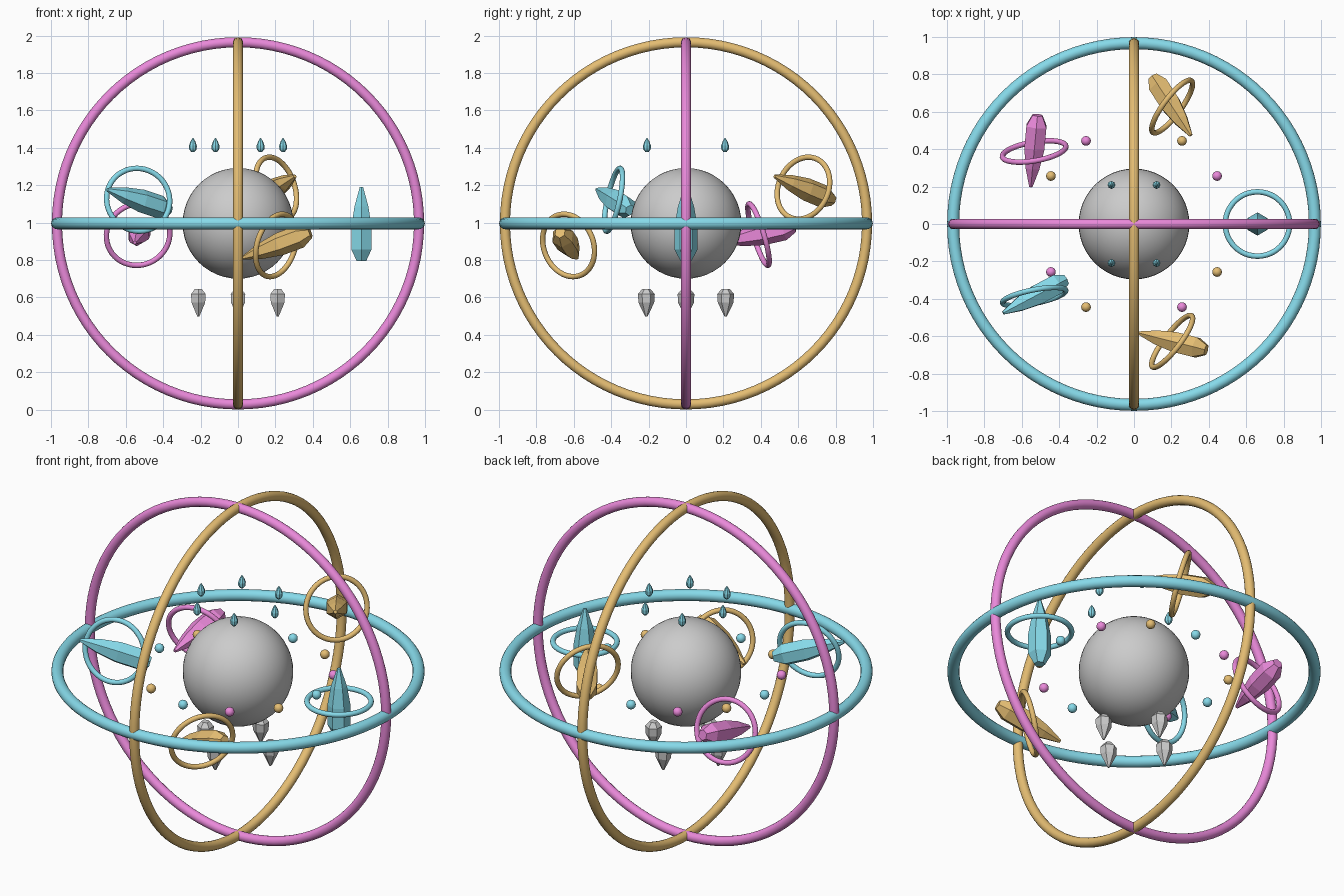
import bpy, bmesh
from math import cos, sin, pi, radians
from mathutils import Vector

if "Cube" in bpy.data.objects:
    bpy.data.objects.remove(bpy.data.objects["Cube"])

CZ = 0.996  # height of the common centre


def material(name, rgb):
    m = bpy.data.materials.new(name)
    m.diffuse_color = (*rgb, 1)
    m.use_nodes = True
    m.node_tree.nodes["Principled BSDF"].inputs["Base Color"].default_value = m.diffuse_color
    return m


BLUE = material("blue", (0.24, 0.70, 0.82))
PINK = material("pink", (0.82, 0.25, 0.70))
GOLD = material("gold", (0.78, 0.51, 0.17))


def finish(ob, name, mat, smooth):
    ob.name = name
    if mat:
        ob.data.materials.append(mat)
    for p in ob.data.polygons:
        p.use_smooth = smooth
    return ob


def aim(direction):
    return Vector(direction).to_track_quat('Z', 'Y').to_euler()


def ring(name, loc, normal, major, minor, mat, segs=96):
    bpy.ops.mesh.primitive_torus_add(location=loc, rotation=aim(normal), major_radius=major,
                                     minor_radius=minor, major_segments=segs, minor_segments=16)
    return finish(bpy.context.object, name, mat, True)


def ball(name, loc, r, mat=None, segs=16):
    bpy.ops.mesh.primitive_uv_sphere_add(location=loc, radius=r, segments=segs, ring_count=segs // 2)
    return finish(bpy.context.object, name, mat, True)


def gem(name, loc, direction, profile, mat=None, sides=6):
    """Faceted solid of revolution from (height, radius) points."""
    bm = bmesh.new()
    loops = [[bm.verts.new((r * sin(2 * pi * i / sides), r * cos(2 * pi * i / sides), h))
              for i in range(sides)] for h, r in profile]
    for a, b in zip(loops, loops[1:]):
        for i in range(sides):
            j = (i + 1) % sides
            bm.faces.new((a[i], a[j], b[j], b[i]))
    bm.faces.new(loops[0])
    bm.faces.new(loops[-1])
    bmesh.ops.recalc_face_normals(bm, faces=bm.faces)
    me = bpy.data.meshes.new(name)
    bm.to_mesh(me)
    bm.free()
    ob = bpy.data.objects.new(name, me)
    bpy.context.collection.objects.link(ob)
    ob.location = loc
    ob.rotation_euler = aim(direction) if direction else (0, 0, 0)
    return finish(ob, name, mat, False)


# Core and three great rings
ball("core_sphere", (0, 0, CZ), 0.296, None, 48)
ring("horizontal_ring", (0, 0, CZ), (0, 0, 1), 0.967, 0.032, BLUE)
ring("front_ring", (0, 0, CZ), (0, 1, 0), 0.968, 0.027, PINK)
ring("side_ring", (0, 0, CZ), (1, 0, 0), 0.968, 0.027, GOLD)

# Five floating crystals: height, crystal axis, small ring normal, colour
CRYSTAL = [(-0.20, 0.03), (-0.14, 0.062), (-0.02, 0.062), (0.09, 0.043), (0.195, 0.010)]
crystals = [
    (CZ, None, (0, 0, 1), BLUE),
    (1.184, (0.52, -0.80, 0.33), (0.78, -0.58, 0.27), GOLD),
    (0.936, (-0.09, -0.97, -0.22), (0.16, -0.94, -0.29), PINK),
    (1.122, (-0.85, -0.45, 0.28), (-0.19, 0.96, -0.21), BLUE),
    (0.878, (-0.91, 0.23, -0.34), (0.77, -0.59, -0.24), GOLD),
]
for k, (z, axis, normal, mat) in enumerate(crystals):
    a = radians(72 * k)
    loc = (0.66 * cos(a), 0.66 * sin(a), z)
    gem(f"crystal_{k}", loc, axis, CRYSTAL, mat)
    ring(f"crystal_ring_{k}", loc, normal, 0.172, 0.0145, mat, 48)

# Circle of twelve beads
for k in range(12):
    a = radians(30 * k)
    ball(f"bead_{k}", (0.513 * cos(a), 0.513 * sin(a), CZ), 0.026, (BLUE, PINK, GOLD)[k % 3])

# Six drops above the core
DROP = [(-0.036, 0.009), (-0.022, 0.020), (-0.002, 0.021), (0.020, 0.013), (0.037, 0.003)]
for k in range(6):
    a = radians(60 * k)
    gem(f"drop_{k}", (0.241 * cos(a), 0.241 * sin(a), 1.414), None, DROP, BLUE, 8)

# Four hanging grey gems below the core
PENDANT = [(0.497, 0.006), (0.572, 0.042), (0.618, 0.045), (0.645, 0.022)]
for k in range(4):
    a = radians(90 * k)
    gem(f"pendant_{k}", (0.212 * cos(a), 0.212 * sin(a), 0), None, PENDANT)
